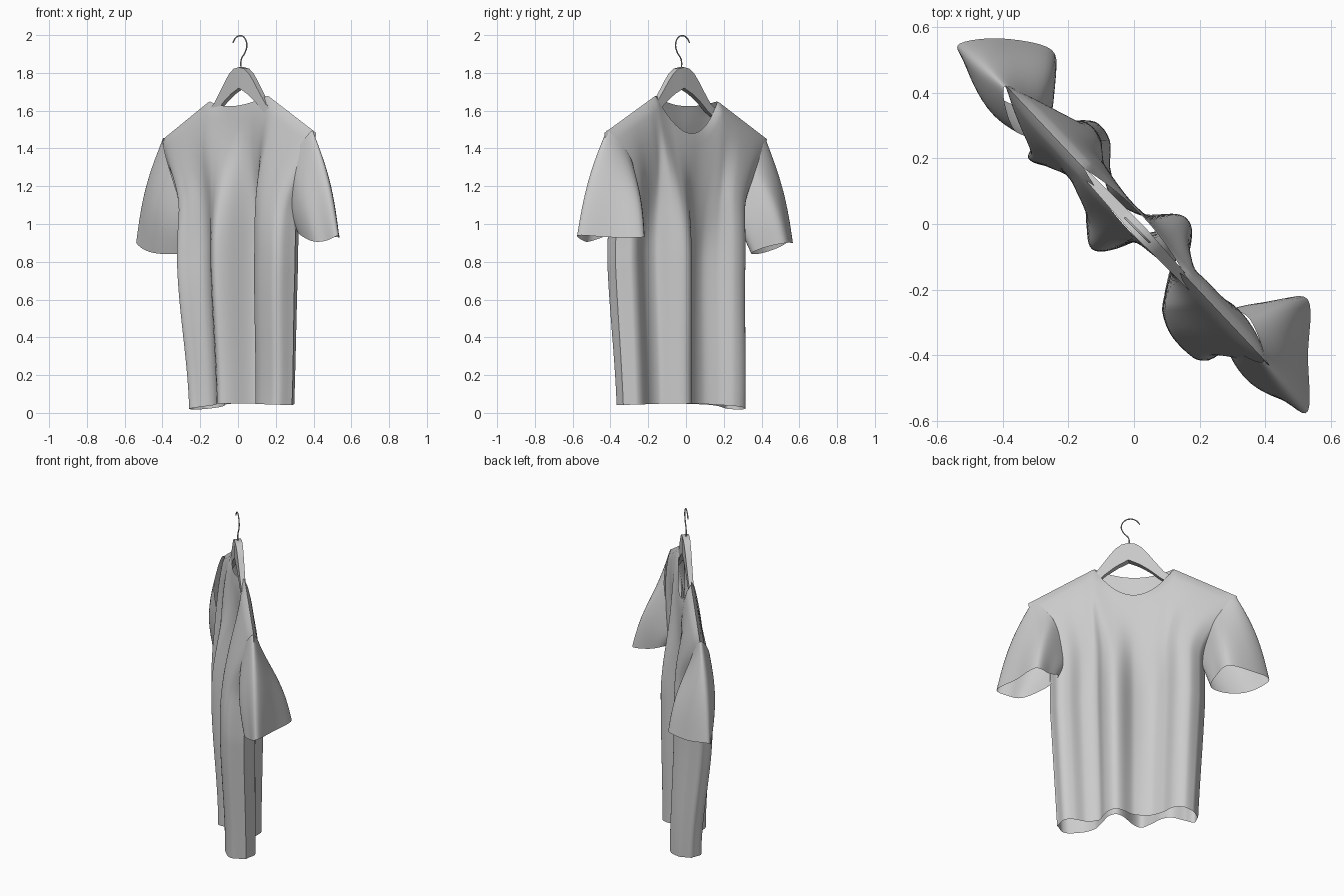
import bpy, bmesh, math
from mathutils import Vector

cube = bpy.data.objects.get("Cube")
if cube:
    bpy.data.objects.remove(cube)

R = math.sqrt(0.5)


def place(u, v, z):
    """u runs along the shoulders, v out of the chest; turned 45 degrees."""
    return Vector(((u + v) * R, (v - u) * R, z))


def smooth(a, b, t):
    t = max(0, min(1, (t - a) / (b - a)))
    return t * t * (3 - 2 * t)


def catmull(a, b, c, d, t):
    return (b * 2 + (c - a) * t + (a * 2 - b * 5 + c * 4 - d) * t ** 2
            + (b * 3 - a - c * 3 + d) * t ** 3) * 0.5


def material(name, value):
    m = bpy.data.materials.new(name)
    m.use_nodes = True
    m.diffuse_color = (value, value, value, 1)
    bsdf = m.node_tree.nodes["Principled BSDF"]
    bsdf.inputs["Base Color"].default_value = (value, value, value, 1)
    bsdf.inputs["Roughness"].default_value = 0.8
    return m


CLOTH = material("cloth grey", 0.6)
WOOD = material("hanger grey", 0.58)
METAL = material("hook grey", 0.45)


def finish(bm, name, mat, angle):
    bmesh.ops.remove_doubles(bm, verts=bm.verts, dist=0.0005)
    bmesh.ops.recalc_face_normals(bm, faces=bm.faces)
    mesh = bpy.data.meshes.new(name)
    bm.to_mesh(mesh)
    bm.free()
    obj = bpy.data.objects.new(name, mesh)
    bpy.context.collection.objects.link(obj)
    mesh.materials.append(mat)
    bpy.ops.object.select_all(action='DESELECT')
    obj.select_set(True)
    bpy.context.view_layer.objects.active = obj
    bpy.ops.object.shade_smooth_by_angle(angle=math.radians(angle))


def skin(bm, rows, closed=False):
    grid = [[bm.verts.new(p) for p in row] for row in rows]
    n = len(rows[0])
    for a, b in zip(grid, grid[1:]):
        for i in range(n if closed else n - 1):
            j = (i + 1) % n
            bm.faces.new((a[i], a[j], b[j], b[i]))


# Fold outlines of the hanging cloth, chest side and back side
LEFT_END, RIGHT_END = (-.38, -.02), (.455, -.05)
CHEST = [LEFT_END, (-.36, .06), (-.31, .115), (-.24, .11), (-.18, .05), (-.1, .01),
         (0, .035), (.07, .115), (.12, .12), (.165, .07), (.2, -.01), (.28, -.02),
         (.35, .02), (.41, .02), RIGHT_END]
BACK = [LEFT_END, (-.355, -.085), (-.3, -.065), (-.22, -.025), (-.16, -.045),
        (-.095, -.105), (-.035, -.145), (.01, -.1), (.06, .015), (.1, .055),
        (.15, .03), (.19, -.05), (.235, -.125), (.305, -.16), (.4, -.16), (.435, -.13),
        RIGHT_END]


def fold(points, u):
    for i in range(len(points) - 1):
        (u0, v0), (u1, v1) = points[i:i + 2]
        if u <= u1 + 1e-6:
            va = points[max(i - 1, 0)][1]
            vb = points[min(i + 2, len(points) - 1)][1]
            return catmull(va, v0, v1, vb, (u - u0) / (u1 - u0))
    return points[-1][1]


NECK = 0.225


def top_height(u, scoop):
    if abs(u) < NECK:
        return 1.665 + 0.015 * u / NECK - scoop * (1 - (u / NECK) ** 2)
    return 1.68 - (u - NECK) * 0.53 if u > 0 else 1.65 + (u + NECK) * 0.56


def panel_rows(points, side, scoop, columns=100, rows=44):
    mid = (LEFT_END[0] + RIGHT_END[0]) / 2
    half = (RIGHT_END[0] - LEFT_END[0]) / 2
    result = []
    for r in range(rows + 1):
        k = r / rows
        flare = smooth(0.66, 1, k)
        wide = 0.96 + 0.09 * min(k * 2, 1) + 0.26 * flare
        close = smooth(0.52, 1, k)
        low = 1 - smooth(0, 0.5, k)
        row = []
        for c in range(columns + 1):
            s = 2 * c / columns - 1
            u0 = mid + half * (0.6 * s + 0.4 * math.sin(s * math.pi / 2))
            u = u0 * wide - 0.085 * flare * max(0, -s)
            hem = 0.05 - 0.25 * min(u, 0) ** 2 - 0.04 * max(u, 0) ** 2
            z = hem + (top_height(u, scoop) - hem) * k
            seam = 0.005 - 0.03 * u + side * 0.03 * max(0, 1 - (u / NECK) ** 2)
            full = (0.03 + 0.11 * smooth(0.1, 0.4, abs(s))) * (1 - s ** 8)
            chest = side * math.sqrt(1 - k) * close * full
            drape = fold(points, u0) * (1 - 0.15 * low) + low * (0.01 - 0.04 * min(s, 0))
            row.append(place(u, drape * (1 - close) + seam * close + chest, z))
        result.append(row)
    return result


# Shirt body: two folded panels joined at sides and shoulders
bm = bmesh.new()
skin(bm, panel_rows(CHEST, 1, 0.185))
skin(bm, panel_rows(BACK, -1, 0.04))
finish(bm, "shirt_body", CLOTH, 60)


def loop(corners, n=48):
    p = [Vector(c) for c in corners]
    m = len(p)
    out = []
    for i in range(n):
        f = i * m / n
        j = int(f)
        out.append(catmull(p[j - 1], p[j], p[(j + 1) % m], p[(j + 2) % m], f - j))
    return out


# Sleeves: flared tubes lofted from a narrow armhole to the open hem
def sleeve(name, sign, top, hem):
    lean = -0.03 * sign * 0.57
    armhole = loop([place(sign * .575, lean, top), place(sign * .45, .045, top - .16),
                    place(sign * .38, 0, top - .42), place(sign * .46, -.055, top - .16)])
    cuff = loop(hem)
    rows = []
    for r in range(17):
        t = r / 16
        row = []
        for i, (a, b) in enumerate(zip(armhole, cuff)):
            turn = 2 * math.pi * i / len(cuff)
            outer = 0.5 + 0.5 * math.cos(turn)
            bulge = place(sign * 0.022 * outer, 0.025 * math.sin(turn), 0.015 * outer)
            row.append(a.lerp(b, t) + bulge * math.sin(math.pi * t))
        rows.append(row)
    bm = bmesh.new()
    skin(bm, rows, closed=True)
    finish(bm, name, CLOTH, 60)


sleeve("left_sleeve", 1, 1.495,
       [(.53, -.57, .94), (.53, -.4, .93), (.53, -.23, .93), (.42, -.24, .94),
        (.33, -.27, .97), (.32, -.38, .95), (.39, -.5, .91), (.46, -.54, .91)])
sleeve("right_sleeve", -1, 1.455,
       [(-.53, .55, .91), (-.4, .565, .9), (-.25, .53, .9), (-.245, .43, .88),
        (-.27, .35, .85), (-.36, .36, .84), (-.46, .42, .85), (-.52, .5, .88)])

# Hanger: arched bar mirrored about its middle, arms hidden in the shoulders
MIDDLE = 0.03
UPPER = [(0, 1.83), (.04, 1.822), (.075, 1.797), (.11, 1.755), (.15, 1.7), (.2, 1.635), (.45, 1.47)]
LOWER = [(0, 1.72), (.03, 1.705), (.06, 1.69), (.09, 1.67), (.13, 1.64), (.18, 1.595), (.43, 1.43)]
bm = bmesh.new()
rows = []
for sign, order in ((-1, range(6, 0, -1)), (1, range(7))):
    for i in order:
        (ua, za), (ub, zb) = UPPER[i], LOWER[i]
        bend = -0.004 - 0.03 * sign * ua
        d = 0.021 - 0.035 * ua
        rows.append([place(MIDDLE + sign * w, bend + e, z) for w, z, e in
                     ((ua, za, -d), (ua, za, d), (ub, zb, d), (ub, zb, -d))])
skin(bm, rows, closed=True)
for end in (rows[0], rows[-1]):
    bm.faces.new([bm.verts.new(p) for p in end])
finish(bm, "hanger", WOOD, 40)

# Hook: bent wire
curve = bpy.data.curves.new("hook", 'CURVE')
curve.dimensions = '3D'
curve.bevel_depth = 0.0035
curve.bevel_resolution = 2
curve.use_fill_caps = True
path = [(.03, 1.81), (.03, 1.87), (.06, 1.91), (.072, 1.95), (.055, 1.985),
        (.022, 1.997), (-.012, 1.985), (-.032, 1.96)]
spline = curve.splines.new('BEZIER')
spline.bezier_points.add(len(path) - 1)
for point, (u, z) in zip(spline.bezier_points, path):
    point.co = place(u, -0.006, z)
    point.handle_left_type = point.handle_right_type = 'AUTO'
curve.materials.append(METAL)
bpy.context.collection.objects.link(bpy.data.objects.new("hook", curve))
